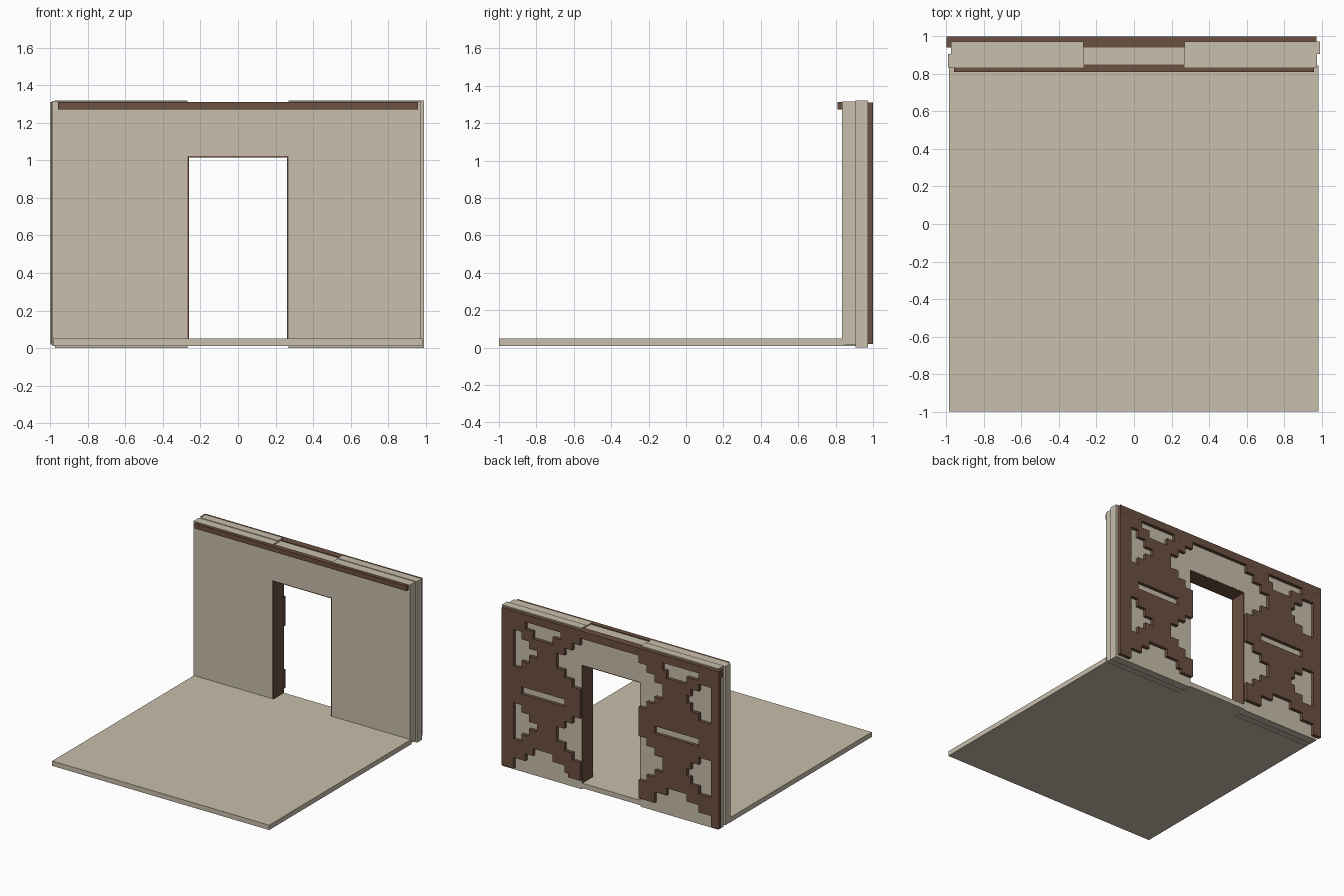
import bpy, bmesh

if "Cube" in bpy.data.objects:
    bpy.data.objects.remove(bpy.data.objects["Cube"])


def material(name, rgb):
    m = bpy.data.materials.new(name)
    m.diffuse_color = (*rgb, 1)
    m.use_nodes = True
    m.node_tree.nodes["Principled BSDF"].inputs["Base Color"].default_value = m.diffuse_color
    return m


PLASTER = material("warm plaster", (0.58, 0.52, 0.41))
WOOD = material("dark wood", (0.15, 0.08, 0.052))


def finish(name, bm, mat):
    bmesh.ops.recalc_face_normals(bm, faces=bm.faces)
    me = bpy.data.meshes.new(name)
    bm.to_mesh(me)
    bm.free()
    me.materials.append(mat)
    ob = bpy.data.objects.new(name, me)
    bpy.context.collection.objects.link(ob)
    return ob


def extrude_back(bm, depth):
    r = bmesh.ops.extrude_face_region(bm, geom=bm.faces[:])
    vs = [g for g in r["geom"] if isinstance(g, bmesh.types.BMVert)]
    bmesh.ops.translate(bm, verts=vs, vec=(0, depth, 0))


def prism(name, profile, y0, y1, mat):
    """Extrude an x-z outline from y0 to y1."""
    bm = bmesh.new()
    bm.faces.new([bm.verts.new((x, y0, z)) for x, z in profile])
    extrude_back(bm, y1 - y0)
    return finish(name, bm, mat)


def box(name, x0, x1, y0, y1, z0, z1, mat):
    return prism(name, [(x0, z0), (x1, z0), (x1, z1), (x0, z1)], y0, y1, mat)


# door opening
DL, DR, DT = -0.27, 0.268, 1.022


def wall(name, x0, x1, z0, z1, y0, y1):
    """Wall with door cut-out and slightly lower bay over the door."""
    prism(name, [(x0, z0), (DL, z0), (DL, DT), (DR, DT), (DR, z0), (x1, z0),
                 (x1, z1), (DR, z1), (DR, 1.305), (DL, 1.305), (DL, z1), (x0, z1)],
          y0, y1, PLASTER)


# floor, threshold and two wall layers
box("floor", -0.985, 0.983, -1.0, 0.845, 0.01, 0.05, PLASTER)
box("threshold", DL, DR, 0.84, 0.97, 0.01, 0.05, PLASTER)
wall("front_wall", -0.99, 0.975, 0.015, 1.315, 0.835, 0.905)
wall("back_wall", -0.975, 0.99, 0.0, 1.32, 0.905, 0.972)

# door lining
T = 0.008
prism("door_lining", [(DL, 0.05), (DL + T, 0.05), (DL + T, DT - T), (DR - T, DT - T),
                      (DR - T, 0.05), (DR, 0.05), (DR, DT), (DL, DT)], 0.836, 0.971, WOOD)

# trim rails
box("front_rail", -0.96, 0.96, 0.81, 0.85, 1.272, 1.312, WOOD)
box("back_rail", -0.998, 0.972, 0.94, 1.0, 1.25, 1.311, WOOD)


def is_hole(u, z):
    """Stepped fret pattern; u runs from the outer edge to the door."""
    for c in (0.41, 1.01):
        d = abs(z - c)
        for lo, hi, h in ((0.09, 0.18, 0.15), (0.18, 0.25, 0.10), (0.25, 0.31, 0.04),
                          (0.50, 0.57, 0.07), (0.57, 0.64, 0.13), (0.64, 0.8, 0.19)):
            if lo < u < hi and d < h:
                return True
    if 0.18 < u < 0.57 and abs(z - 0.69) < 0.03:          # middle slot
        return True
    if 0.20 < u < 0.52 and z > 1.20 or 0.30 < u < 0.47 and z > 1.14:  # top notch
        return True
    return (0.09 < u < 0.60 and z < 0.10 or 0.2 < u < 0.57 and z < 0.16
            or 0.3 < u < 0.47 and z < 0.22 or u > 0.6 and z < 0.08)


def lattice(name, outer, inner):
    cols, rows, z0, dz = 20, 41, 0.02, 0.03
    bm = bmesh.new()
    step = (inner - outer) / cols
    grid = [[bm.verts.new((outer + i * step, 0.971, z0 + j * dz)) for j in range(rows + 1)]
            for i in range(cols + 1)]
    for i in range(cols):
        for j in range(rows):
            if not is_hole((i + 0.5) * abs(step), z0 + (j + 0.5) * dz):
                bm.faces.new((grid[i][j], grid[i + 1][j], grid[i + 1][j + 1], grid[i][j + 1]))
    bmesh.ops.delete(bm, geom=[v for v in bm.verts if not v.link_faces], context="VERTS")
    extrude_back(bm, 0.0285)
    finish(name, bm, WOOD)


# pierced screens on the back, one each side of the door
lattice("lattice_right", 0.972, 0.262)
lattice("lattice_left", -0.998, -0.268)
